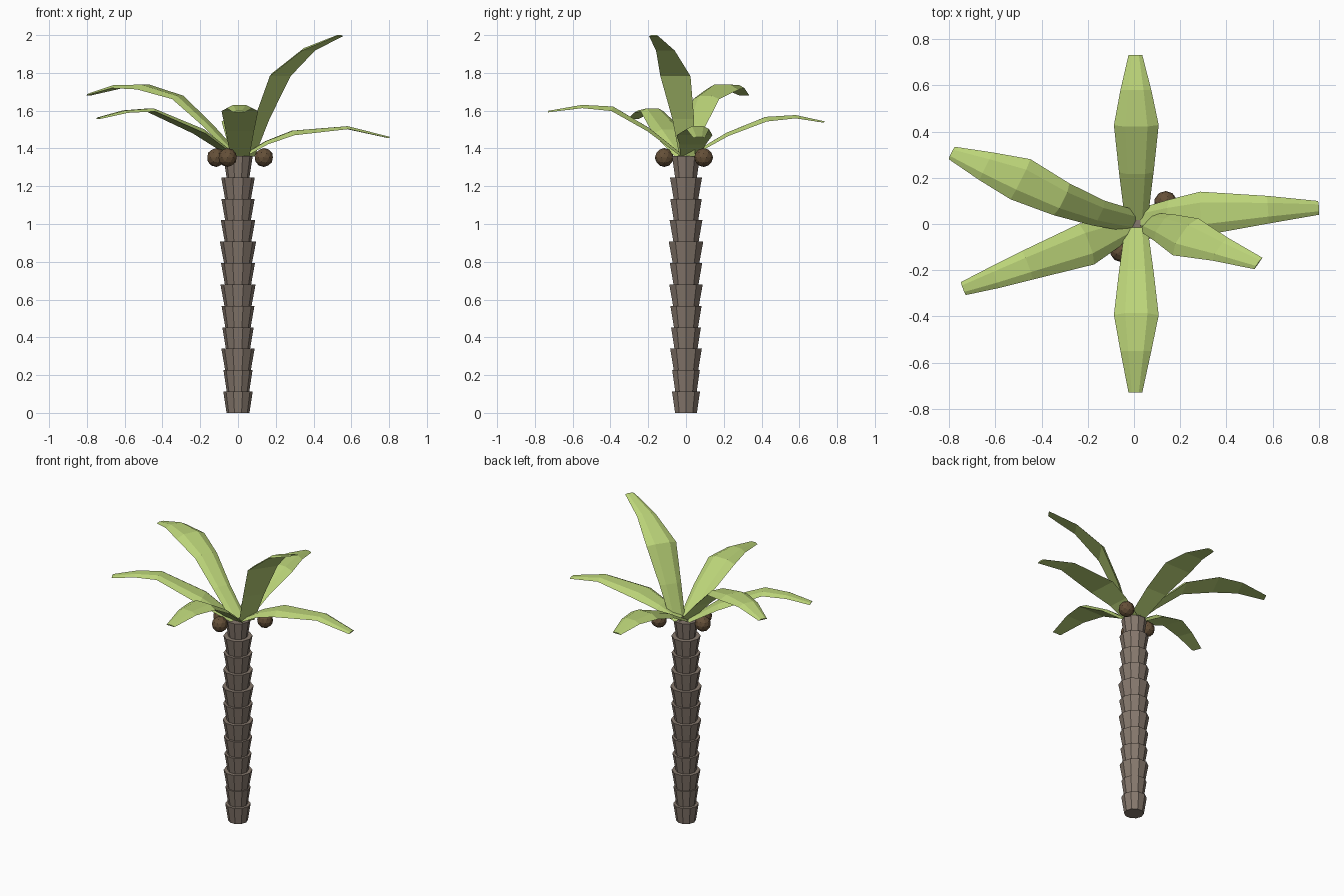
import bpy, bmesh, math
from mathutils import Vector, Matrix

if "Cube" in bpy.data.objects:
    bpy.data.objects.remove(bpy.data.objects["Cube"])


def material(name, rgb):
    m = bpy.data.materials.new(name)
    m.diffuse_color = (*rgb, 1)
    m.use_nodes = True
    m.node_tree.nodes["Principled BSDF"].inputs["Base Color"].default_value = m.diffuse_color
    return m


BARK = material("bark", (0.24, 0.19, 0.155))
LEAF = material("leaf_green", (0.50, 0.66, 0.19))
NUT = material("nut_brown", (0.13, 0.08, 0.04))


def finish(name, bm, mat):
    bmesh.ops.recalc_face_normals(bm, faces=bm.faces)
    me = bpy.data.meshes.new(name)
    bm.to_mesh(me)
    bm.free()
    me.materials.append(mat)
    ob = bpy.data.objects.new(name, me)
    bpy.context.collection.objects.link(ob)
    return ob


# Trunk: stacked flaring rings
RINGS = [.078, .077, .088, .083, .087, .093, .09, .096, .091, .088, .089, .078]
STEP = 1.36 / len(RINGS)
bm = bmesh.new()
for i, r in enumerate(RINGS):
    bmesh.ops.create_cone(bm, cap_ends=True, segments=10, radius1=0.75 * r + 0.002,
                          radius2=r, depth=STEP,
                          matrix=Matrix.Translation((0, 0, (i + 0.5) * STEP))
                          @ Matrix.Rotation(math.radians(18), 4, 'Z'))
finish("trunk", bm, BARK)

# Coconuts under the crown
for i, (x, y) in enumerate([(.137, .093), (-.055, -.115), (-.115, -.015)]):
    bm = bmesh.new()
    bmesh.ops.create_icosphere(bm, subdivisions=2, radius=0.05,
                               matrix=Matrix.Translation((x, y, 1.352)))
    finish(f"coconut_{i + 1}", bm, NUT)


# Frond: thin arched six-sided section swept along a drooping spine
def frond(name, spine, skew=0.0):
    pts = [Vector(p[:3]) for p in spine]
    out = pts[-1] - pts[0]
    side = Vector((-out.y, out.x, 0)).normalized()
    side.rotate(Matrix.Rotation(skew, 3, 'Z'))
    bm = bmesh.new()
    rings = []
    for i, p in enumerate(pts):
        w = spine[i][3]
        t = pts[min(i + 1, len(pts) - 1)] - pts[max(i - 1, 0)]
        up = t.cross(side).normalized()
        h = 0.13 * w
        section = [(-w, -h), (-.5 * w, h), (.5 * w, h), (w, -h), (.5 * w, -h), (-.5 * w, -h)]
        rings.append([bm.verts.new(p + side * a + up * b) for a, b in section])
    for a, b in zip(rings, rings[1:]):
        for k in range(6):
            j = (k + 1) % 6
            bm.faces.new((a[k], a[j], b[j], b[k]))
    bm.faces.new(rings[0])
    bm.faces.new(rings[-1])
    finish(name, bm, LEAF)


# Spine stations: x, y, z, half width
frond("frond_back", [(.01, .02, 1.36, .05), (.01, .22, 1.475, .075), (.01, .425, 1.555, .097),
                     (.008, .58, 1.568, .067), (.006, .732, 1.54, .03)])
frond("frond_front", [(.01, -.02, 1.36, .05), (.01, -.2, 1.50, .075), (.01, -.39, 1.61, .097),
                      (.008, -.55, 1.622, .067), (.006, -.73, 1.595, .03)])
frond("frond_right", [(.03, .02, 1.36, .05), (.15, .035, 1.43, .07), (.29, .045, 1.482, .095),
                      (.58, .062, 1.51, .06), (.80, .07, 1.458, .03)])
frond("frond_front_left", [(-.02, -.01, 1.36, .05), (-.2, -.085, 1.49, .094),
                           (-.46, -.178, 1.604, .066), (-.6, -.23, 1.595, .05),
                           (-.74, -.28, 1.56, .03)])
frond("frond_back_left", [(0, .01, 1.36, .05), (-.15, .045, 1.52, .06), (-.31, .105, 1.67, .077),
                          (-.49, .193, 1.725, .097), (-.64, .25, 1.728, .067),
                          (-.79, .308, 1.685, .03)], -0.1)
frond("frond_front_right", [(.055, .01, 1.36, .05), (.12, -.01, 1.56, .07),
                            (.215, -.05, 1.79, .097), (.37, -.107, 1.925, .06),
                            (.538, -.17, 1.998, .03)], -0.25)
